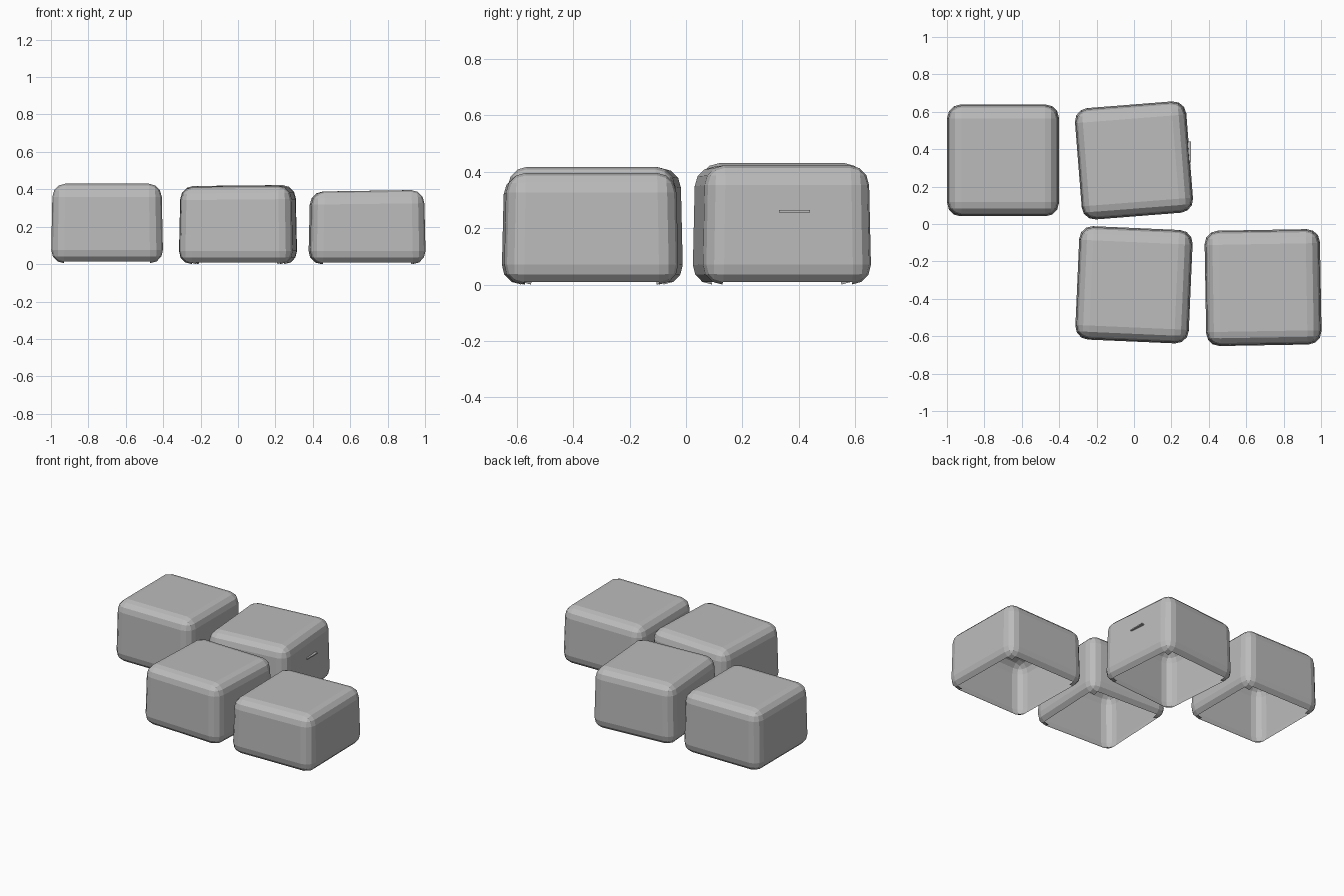
import bpy, bmesh, math
from mathutils import Matrix, Vector

cube = bpy.data.objects.get("Cube")
if cube:
    bpy.data.objects.remove(cube, do_unlink=True)

# One stone grey for everything
stone = bpy.data.materials.new("stone_grey")
stone.use_nodes = True
GREY = (0.5, 0.5, 0.5, 1)
stone.diffuse_color = GREY
stone.node_tree.nodes["Principled BSDF"].inputs["Base Color"].default_value = GREY


def add_object(name, bm):
    mesh = bpy.data.meshes.new(name)
    bm.to_mesh(mesh)
    bm.free()
    mesh.materials.append(stone)
    obj = bpy.data.objects.new(name, mesh)
    bpy.context.collection.objects.link(obj)
    return obj


def paving_block(name, x, y, size, bottom, top, turn, slope=0):
    """Rounded hollow block, open underneath, with a slightly sloping top."""
    bm = bmesh.new()
    height = top - bottom
    bmesh.ops.create_cube(bm, size=1, matrix=Matrix.Diagonal((*size, height, 1)))
    bmesh.ops.bevel(bm, geom=bm.edges[:], offset=0.07, segments=3,
                    profile=0.5, affect='EDGES', clamp_overlap=True)
    bm.normal_update()
    under = [f for f in bm.faces if f.normal.z < -0.94]
    bmesh.ops.delete(bm, geom=under, context='FACES')
    for v in bm.verts:
        lift = v.co.z / height + 0.5
        v.co.z += slope * v.co.x * lift
        v.co.xy *= 1 - 0.03 * lift
    bm.transform(Matrix.Translation((x, y, (top + bottom) / 2))
                 @ Matrix.Rotation(math.radians(turn), 4, 'Z'))
    return add_object(name, bm)


paving_block("back_right_block", -0.70, 0.34, (0.60, 0.60), 0.005, 0.43, 0)
paving_block("back_middle_block", 0.0, 0.34, (0.60, 0.60), 0.0, 0.42, 4.5, 0.01)
paving_block("front_middle_block", 0.0, -0.325, (0.61, 0.61), 0.0, 0.415, -2.5, 0.01)
paving_block("front_left_block", 0.69, -0.34, (0.62, 0.62), 0.0, 0.392, 1, 0.015)

# Thin chip standing out of the middle block's side
bm = bmesh.new()
bmesh.ops.create_cube(bm, size=1, matrix=Matrix.Translation((0.296, 0.385, 0.26))
                      @ Matrix.Diagonal((0.02, 0.11, 0.008, 1)))
add_object("side_chip", bm)
